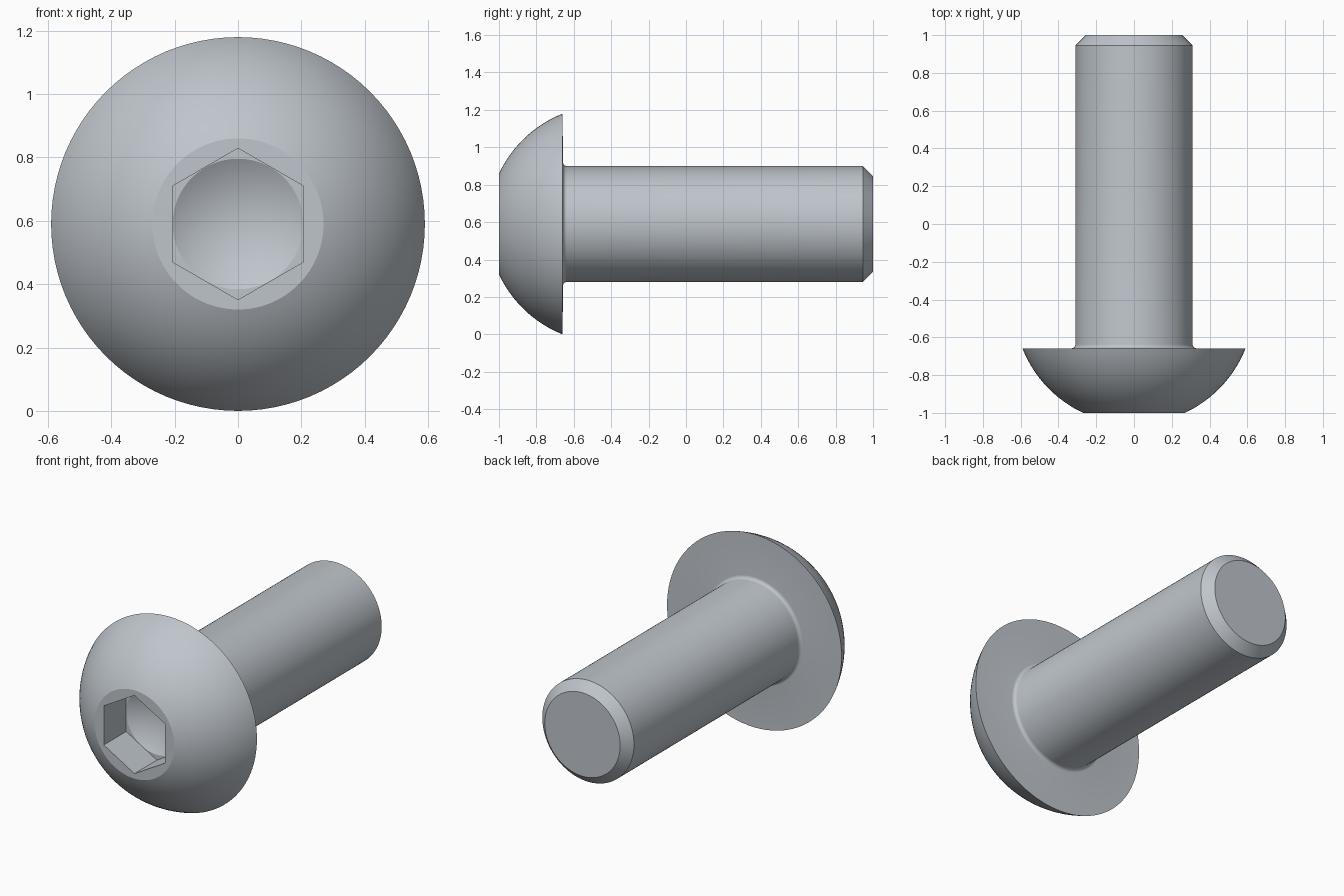
import bpy, bmesh, math

if "Cube" in bpy.data.objects:
    bpy.data.objects.remove(bpy.data.objects["Cube"])

N = 96            # segments round the axis (multiple of 6 so hex corners land on vertices)
CZ = 0.59         # height of the screw axis
APOTHEM = 0.207   # half the hex key size


def hex_radius(a):
    """Distance from the axis to the hexagon side at angle a (corner at a = 0)."""
    return APOTHEM / math.cos(a % (math.pi / 3) - math.pi / 6)


def arc(cy, cr, radius, a0, a1, steps):
    """Points (y, r) on an arc, angles measured from the -y direction."""
    pts = []
    for i in range(steps + 1):
        a = a0 + (a1 - a0) * i / steps
        pts.append((cy - radius * math.cos(a), cr + radius * math.sin(a)))
    return pts


# Profile (y, r) from socket bottom to shank tip; r = None means hexagonal ring
profile = [(-0.664, 0.0), (-0.784, APOTHEM - 0.001), (-0.784, None), (-1.0, None)]
# domed head
R_HEAD, C_HEAD = 0.635, -0.425
profile += arc(C_HEAD, 0, R_HEAD, math.asin(0.27 / R_HEAD), math.asin(0.59 / R_HEAD), 18)
# fillet under the head, then shank and chamfered tip
F = 0.021
profile += arc(-0.658 + F, 0.31 + F, F, 0, -math.pi / 2, 6)
profile += [(0.945, 0.31), (1.0, 0.255), (1.0, 0.0)]

# Lathe the profile round the y axis
bm = bmesh.new()
rings = []
for y, r in profile:
    if r == 0.0:
        rings.append([bm.verts.new((0, y, CZ))] * N)
        continue
    ring = []
    for i in range(N):
        a = 2 * math.pi * i / N
        # angle nudged so rounding never flips a hex corner to the wrong side
        rad = hex_radius(a + 1e-9) if r is None else r
        ring.append(bm.verts.new((rad * math.sin(a), y, CZ + rad * math.cos(a))))
    rings.append(ring)
for lo, hi in zip(rings, rings[1:]):
    for i in range(N):
        j = (i + 1) % N
        quad = list(dict.fromkeys((lo[i], lo[j], hi[j], hi[i])))
        bm.faces.new(quad)
bmesh.ops.recalc_face_normals(bm, faces=bm.faces)

mesh = bpy.data.meshes.new("button_head_screw")
bm.to_mesh(mesh)
bm.free()
screw = bpy.data.objects.new("button_head_screw", mesh)
bpy.context.collection.objects.link(screw)

# Plain steel
steel = bpy.data.materials.new("steel_grey")
steel.diffuse_color = (0.52, 0.56, 0.60, 1)
steel.use_nodes = True
steel.node_tree.nodes["Principled BSDF"].inputs["Base Color"].default_value = steel.diffuse_color
mesh.materials.append(steel)

# Smooth curved surfaces, crisp edges
bpy.context.view_layer.objects.active = screw
screw.select_set(True)
bpy.ops.object.shade_smooth_by_angle(angle=math.radians(20))
